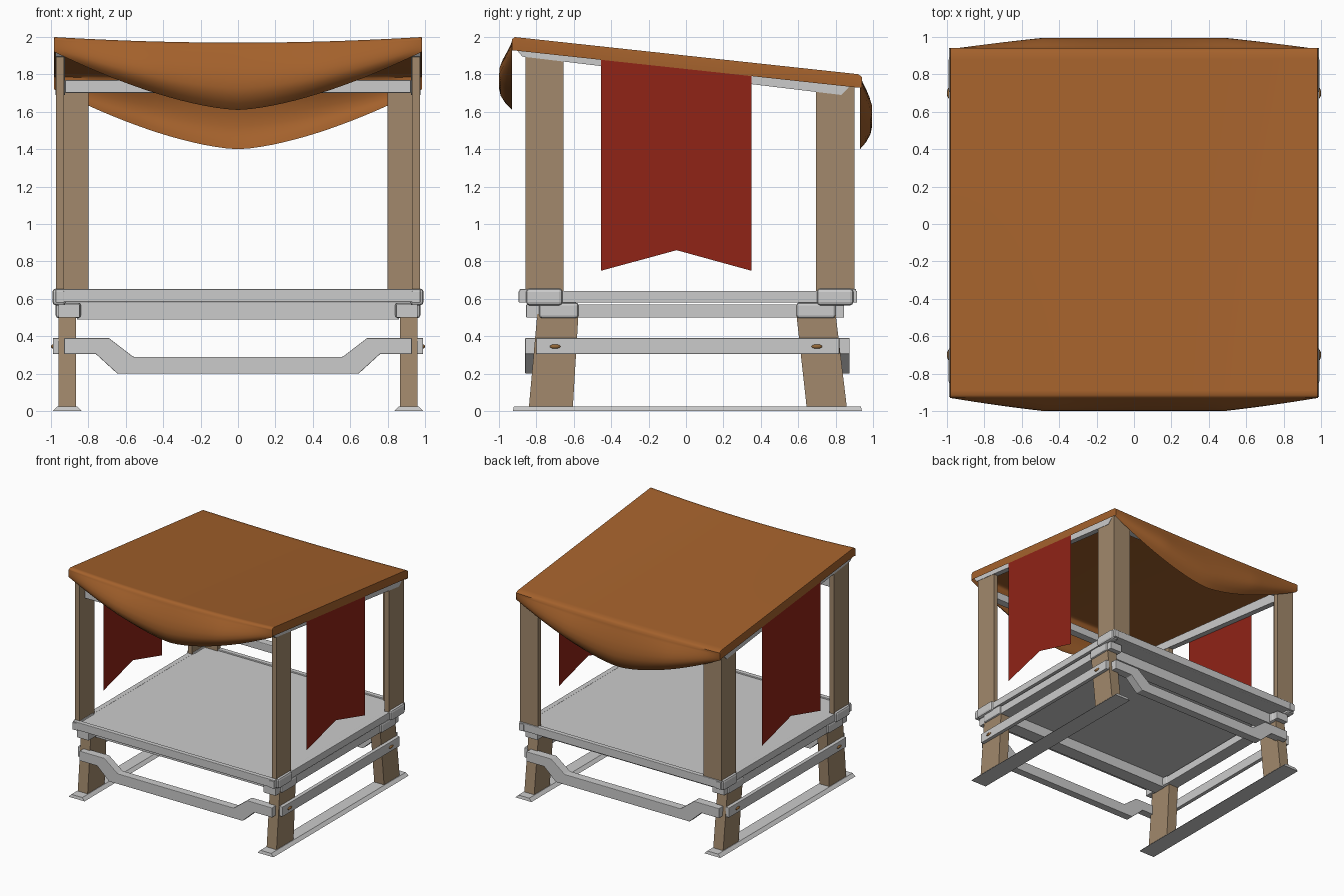
import bpy, bmesh, math
from mathutils import Vector

if "Cube" in bpy.data.objects:
    bpy.data.objects.remove(bpy.data.objects["Cube"])


def material(name, col):
    m = bpy.data.materials.new(name)
    m.diffuse_color = (*col, 1)
    m.use_nodes = True
    m.node_tree.nodes["Principled BSDF"].inputs["Base Color"].default_value = m.diffuse_color
    return m


WOOD = material("wood", (0.36, 0.25, 0.15))
CLOTH = material("canopy_cloth", (0.37, 0.12, 0.025))
RED = material("banner_cloth", (0.28, 0.017, 0.008))
NAIL = material("nail_metal", (0.30, 0.14, 0.04))


def finish(name, bm, mat=None, bevel=0, smooth=False):
    bmesh.ops.recalc_face_normals(bm, faces=bm.faces)
    me = bpy.data.meshes.new(name)
    bm.to_mesh(me)
    bm.free()
    ob = bpy.data.objects.new(name, me)
    bpy.context.collection.objects.link(ob)
    if mat:
        me.materials.append(mat)
    if bevel:
        b = ob.modifiers.new("bevel", 'BEVEL')
        b.width, b.segments = bevel, 2
    for p in me.polygons:
        p.use_smooth = smooth
    return ob


def loft(name, a, b, mat=None, bevel=0):
    """Closed solid between two matching outlines."""
    bm = bmesh.new()
    va = [bm.verts.new(p) for p in a]
    vb = [bm.verts.new(p) for p in b]
    n = len(va)
    bm.faces.new(va)
    bm.faces.new(vb)
    for i in range(n):
        bm.faces.new((va[i], va[(i + 1) % n], vb[(i + 1) % n], vb[i]))
    return finish(name, bm, mat, bevel)


def rect(x0, x1, y0, y1, z):
    return [(x0, y0, z), (x1, y0, z), (x1, y1, z), (x0, y1, z)]


def box(name, x0, x1, y0, y1, z0, z1, mat=None, bevel=0):
    return loft(name, rect(x0, x1, y0, y1, z0), rect(x0, x1, y0, y1, z1), mat, bevel)


def roof_z(y):
    return 2.0 - 0.2 * (y + 0.92) / 1.85


# Parts that repeat on the left and right sides
for s, side in ((-1, "left"), (1, "right")):
    def sbox(name, x0, x1, *rest, **kw):
        return box(f"{side}_{name}", s * x0, s * x1, *rest, **kw)

    # ground skid with sloped edges
    loft(f"{side}_skid", rect(s * .835, s * .99, -.925, .94, 0),
         rect(s * .86, s * .965, -.92, .935, .025))
    # splayed legs
    for end, bot, top in (("front", (-.84, -.605), (-.795, -.575)),
                          ("back", (.645, .86), (.59, .80))):
        loft(f"{side}_{end}_leg", rect(s * .865, s * .96, *bot, .02),
             rect(s * .865, s * .96, *top, .52), WOOD)
    # side stretcher with nails
    sbox("stretcher", .955, .99, -.80, .82, .305, .39, bevel=.004)
    for y in (-.70, .70):
        bm = bmesh.new()
        bmesh.ops.create_uvsphere(bm, u_segments=12, v_segments=8, radius=1)
        for v in bm.verts:
            v.co = (s * .988 + v.co.x * .012, y + v.co.y * .03, .345 + v.co.z * .012)
        finish(f"{side}_nail", bm, NAIL, smooth=True)
    # lower and upper side rails
    sbox("lower_rail", .845, .96, -.855, .845, .50, .57, bevel=.004)
    sbox("upper_rail", .93, .975, -.895, .915, .58, .642, bevel=.004)
    # joint blocks
    for y0, y1 in ((-.785, -.575), (.59, .80)):
        sbox("leg_cap", .84, .975, y0, y1, .497, .58, bevel=.015)
    for y0, y1 in ((-.855, -.66), (.70, .895)):
        sbox("post_socket", .92, .992, y0, y1, .565, .655, bevel=.018)
    # front post is a flat board, back post an angle section
    sbox("front_post", .93, .972, -.858, -.655, .62, 1.90, mat=WOOD)
    ell = [(.972, .90), (.80, .90), (.80, .86), (.93, .86), (.93, .695), (.972, .695)]
    loft(f"{side}_back_post", [(s * x, y, .62) for x, y in ell],
         [(s * x, y, roof_z(y) - .06) for x, y in ell], WOOD)
    # sloped roof rail
    prof = [(-.90, 1.965), (-.90, 1.925), (-.875, 1.895), (.83, 1.69), (.87, 1.73), (.87, 1.775)]
    loft(f"{side}_roof_rail", [(s * .925, y, z) for y, z in prof],
         [(s * .975, y, z) for y, z in prof])
    # swallow-tailed banner
    bm = bmesh.new()
    bm.faces.new([bm.verts.new((s * .98, y, z)) for y, z in
                  ((-.455, 1.92), (-.455, .75), (-.05, .86), (.35, .75), (.35, 1.83))])
    finish(f"{side}_banner", bm, RED)

# Parts that repeat at front and back
half = [(-.93, .39), (-.69, .39), (-.56, .29)]
low = [(-.645, .20), (-.76, .305), (-.93, .305)]
drop = half + [(-x, z) for x, z in half[::-1]] + [(-x, z) for x, z in low[::-1]] + low
for s, end in ((-1, "front"), (1, "back")):
    # dropped stretcher
    y0, y1 = (-.86, -.79) if s < 0 else (.80, .875)
    loft(f"{end}_stretcher", [(x, y0, z) for x, z in drop], [(x, y1, z) for x, z in drop], None, .004)
    box(f"{end}_lower_beam", -.86, .86, s * .69 - .06, s * .69 + .06, .49, .58)
    yr = -.87 if s < 0 else .89
    box(f"{end}_upper_rail", -.975, .975, yr - .02, yr + .02, .583, .652, bevel=.004)
    # roof cross bar
    yb = -.76 if s < 0 else .815
    box(f"{end}_roof_bar", -.925, .925, yb - .035, yb + .035, 1.70, 1.77, bevel=.006)

# Floor panel
box("floor_panel", -.94, .94, -.86, .88, .585, .64)

# Draped canopy: columns across x, rows run front hem -> roof -> back hem
W = .982
NX = 32
HEM = [(1, 0), (.9, .5), (.78, .87), (.66, 1), (.5, .95), (.34, .72), (.2, .45), (.09, .2), (.03, .06)]
ROOF = [-.93, -.915, -.89, -.6, -.3, 0, .3, .6, .88, .92, .94]


def column(t):
    a = abs(t)
    f = a ** 1.55
    sag = .03 * (1 - a * a)
    pts = []
    for d, b in HEM:
        top, bot = 1.985 - sag, 1.61 + .31 * f
        pts.append(Vector((W * t, -.93 - .07 * b * min(1, 1.5 * (1 - f)), top + (bot - top) * d)))
    for y in ROOF:
        z = min(roof_z(y), 2.0) - sag * (1 - .6 * (y + .93) / 1.87)
        z -= .012 if y in (-.93, .94) else 0
        pts.append(Vector((W * t, y, z)))
    for d, b in HEM[::-1]:
        top, bot = 1.775 - sag * .4, 1.40 + .32 * f
        yy = .94 - .01 * d
        pts.append(Vector((W * t, yy + .062 * b * min(1, 1.5 * (1 - f)), top + (bot - top) * d)))
    return pts


cols = [column(-1 + 2 * i / NX) for i in range(NX + 1)]


def skirt(col, depth, out):
    """Turned-down side edge."""
    res = []
    for p in col:
        edge = roof_z(max(-.92, min(.93, p.y))) - depth
        res.append(Vector((p.x + math.copysign(out, p.x), p.y, min(p.z, edge))))
    return res


cols = ([skirt(cols[0], .072, .003), skirt(cols[0], .015, .003)] + cols
        + [skirt(cols[-1], .015, .003), skirt(cols[-1], .072, .003)])
bm = bmesh.new()
grid = [[bm.verts.new(p) for p in c] for c in cols]
for c0, c1 in zip(grid, grid[1:]):
    for j in range(len(c0) - 1):
        bm.faces.new((c0[j], c1[j], c1[j + 1], c0[j + 1]))
bmesh.ops.remove_doubles(bm, verts=bm.verts, dist=.0005)
canopy = finish("canopy", bm, CLOTH, smooth=True)
bpy.context.view_layer.objects.active = canopy
canopy.select_set(True)
bpy.ops.object.shade_smooth_by_angle(angle=math.radians(50))
